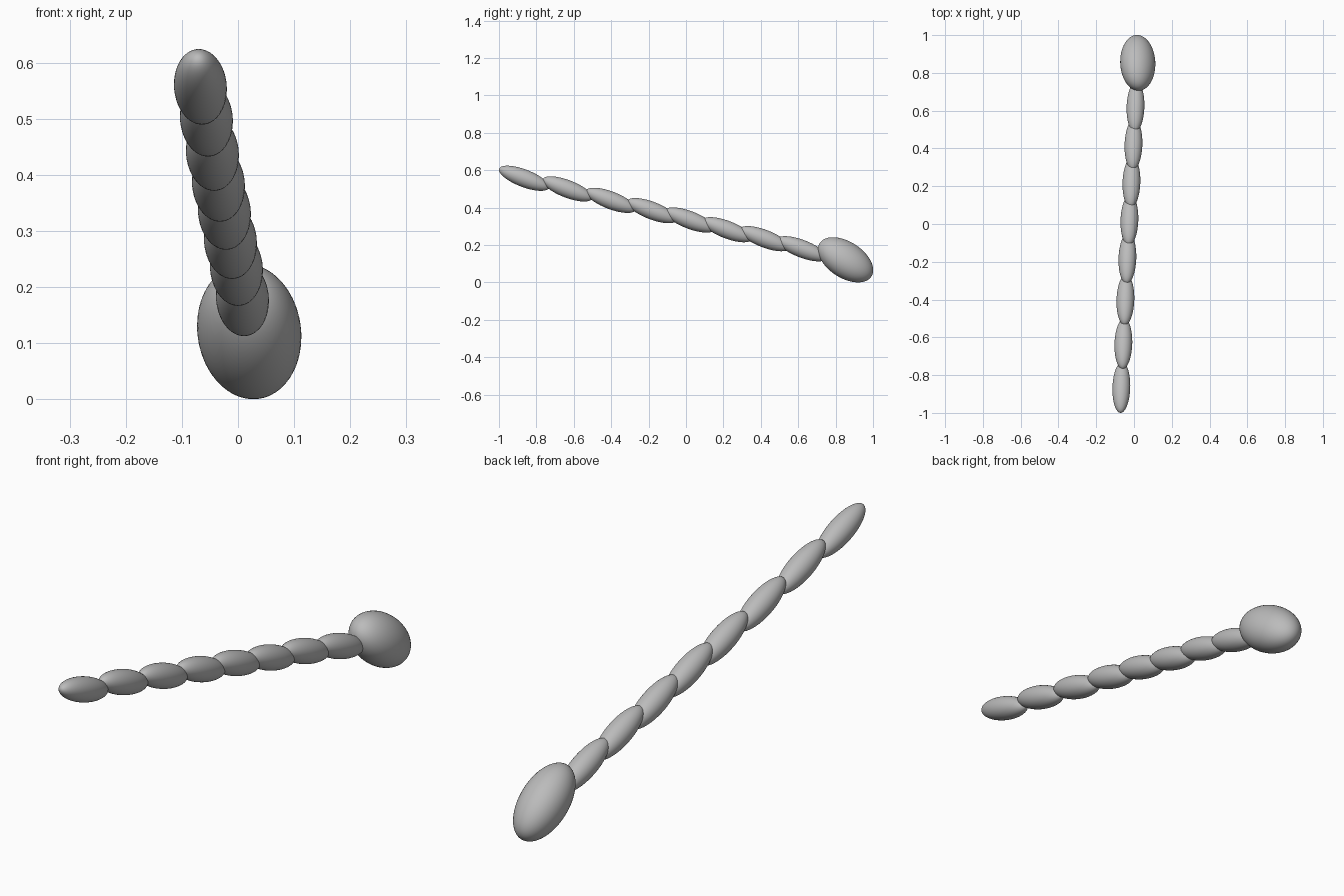
import bpy
import math
from mathutils import Matrix, Vector

if "Cube" in bpy.data.objects:
    bpy.data.objects.remove(bpy.data.objects["Cube"])

grey = bpy.data.materials.new("soft_grey")
grey.diffuse_color = (0.5, 0.5, 0.5, 1)
grey.use_nodes = True
grey.node_tree.nodes["Principled BSDF"].inputs["Base Color"].default_value = grey.diffuse_color


def ellipsoid(name, centre, long_axis, radii, roll=0.0):
    """Smooth ellipsoid; radii = (side, upper, long), rolled about its long axis."""
    w = Vector(long_axis).normalized()
    u = Vector((1, 0, 0))
    u = (u - w * u.dot(w)).normalized()
    rot = Matrix((u, w.cross(u), w)).transposed() @ Matrix.Rotation(roll, 3, 'Z')
    bpy.ops.mesh.primitive_uv_sphere_add(segments=48, ring_count=32, radius=1)
    ob = bpy.context.object
    ob.name = name
    ob.data.transform(Matrix.Translation(centre) @ (rot @ Matrix.Diagonal(radii)).to_4x4())
    ob.data.materials.append(grey)
    bpy.ops.object.shade_smooth()
    return ob


# Large bulb at the low end
t = math.radians(33)
ellipsoid("bulb", (0.02, 0.853, 0.121), (0, math.cos(t), -math.sin(t)),
          (0.1005, 0.0888, 0.1645), roll=math.radians(54))

# Chain of overlapping beads rising towards the front
bead_y = (-0.866, -0.634, -0.402, -0.182, 0.02, 0.22, 0.42, 0.62)
bead_z = (0.557, 0.500, 0.439, 0.384, 0.334, 0.282, 0.234, 0.180)
t = math.radians(21)
for i, (y, z) in enumerate(zip(bead_y, bead_z)):
    ellipsoid(f"bead_{i + 1}", (-0.067 + 0.0107 * i, y, z),
              (0.03, math.cos(t), -math.sin(t)), (0.047, 0.047, 0.1425))
